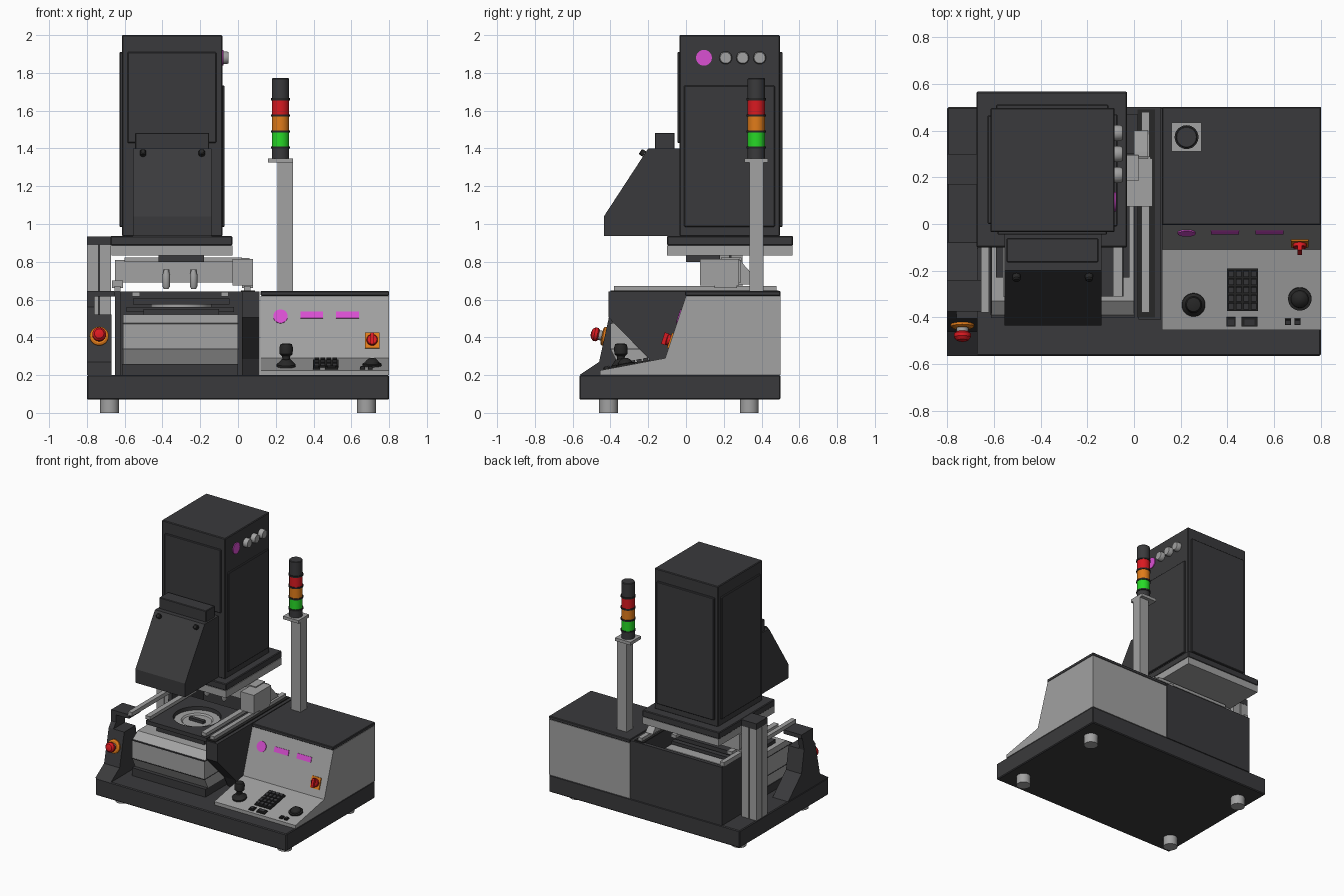
import bpy, bmesh, math
from mathutils import Matrix

if "Cube" in bpy.data.objects:
    bpy.data.objects.remove(bpy.data.objects["Cube"])


def mat(name, r, g, b):
    m = bpy.data.materials.new(name)
    m.diffuse_color = (r, g, b, 1)
    m.use_nodes = True
    m.node_tree.nodes["Principled BSDF"].inputs["Base Color"].default_value = m.diffuse_color
    return m


DARK = mat("dark", .042, .042, .045)
BLACK = mat("black", .02, .02, .02)
GREY = mat("light_grey", .36, .36, .36)
RED = mat("red", .7, .01, .015)
ORANGE = mat("orange", .75, .2, .01)
GREEN = mat("green", .02, .7, .02)
PINK = mat("magenta", .7, .08, .65)


def make(name, bm, m, smooth=False):
    bmesh.ops.recalc_face_normals(bm, faces=bm.faces)
    me = bpy.data.meshes.new(name)
    bm.to_mesh(me)
    bm.free()
    ob = bpy.data.objects.new(name, me)
    bpy.context.collection.objects.link(ob)
    me.materials.append(m)
    if smooth:
        bpy.ops.object.select_all(action='DESELECT')
        ob.select_set(True)
        bpy.context.view_layer.objects.active = ob
        bpy.ops.object.shade_smooth_by_angle()
    return ob


def box(name, x, y, z, m, tilt=0, at=(0, 0, 0), bevel=0):
    """Box from (min, max) ranges, optionally tilted about x and moved."""
    bm = bmesh.new()
    bmesh.ops.create_cube(bm, size=1)
    for v in bm.verts:
        for i, r in enumerate((x, y, z)):
            v.co[i] = r[0] + (v.co[i] + .5) * (r[1] - r[0])
    if bevel:
        bmesh.ops.bevel(bm, geom=bm.edges[:], offset=bevel, segments=1, affect='EDGES')
    bmesh.ops.transform(bm, matrix=Matrix.Translation(at) @ Matrix.Rotation(tilt, 4, 'X'), verts=bm.verts)
    return make(name, bm, m)


def prism(name, x, pts, m):
    """Profile of (y, z) points extruded along x."""
    bm = bmesh.new()
    f = bm.faces.new([bm.verts.new((x[0], y, z)) for y, z in pts])
    ext = bmesh.ops.extrude_face_region(bm, geom=[f])
    bmesh.ops.translate(bm, vec=(x[1] - x[0], 0, 0),
                        verts=[g for g in ext['geom'] if isinstance(g, bmesh.types.BMVert)])
    return make(name, bm, m)


def turned(name, at, prof, m, tilt=0, axis='X', n=32):
    """Lathe a list of (radius, height) rings about local z."""
    bm = bmesh.new()
    rings = [[bm.verts.new((r * math.cos(2 * math.pi * i / n), r * math.sin(2 * math.pi * i / n), h))
              for i in range(n)] for r, h in prof]
    for a, b in zip(rings, rings[1:]):
        for i in range(n):
            bm.faces.new((a[i], a[(i + 1) % n], b[(i + 1) % n], b[i]))
    bm.faces.new(rings[0])
    bm.faces.new(rings[-1])
    bmesh.ops.transform(bm, matrix=Matrix.Translation(at) @ Matrix.Rotation(tilt, 4, axis), verts=bm.verts)
    return make(name, bm, m, True)


# base and feet
box("base", (-.8, .8), (-.565, .5), (.07, .2), DARK, bevel=.006)
for x in (-.68, .68):
    for y in (-.41, .335):
        turned("foot", (x, y, 0), [(.05, 0), (.05, .075)], GREY)

# control console
prism("console", (.12, .8), [(.5, .2), (.5, .62), (0, .62), (-.11, .29), (-.455, .225), (-.455, .2)], GREY)
box("console_lid", (.12, .8), (-.005, .5), (.62, .645), DARK, bevel=.004)

# upright console face fittings
T1 = math.atan2(.33, .11)


def on_face(x, z):
    return (x, -.11 + (z - .29) / 3, z)


turned("round_badge", on_face(.225, .51), [(.038, 0), (.038, .006)], PINK, T1)
for x in (.39, .58):
    box("badge_plate", (-.06, .06), (-.019, .019), (0, .005), PINK, T1, on_face(x, .518))
p = on_face(.71, .382)
box("switch_plate", (-.038, .038), (-.042, .042), (0, .008), ORANGE, T1, p)
turned("switch_knob", p, [(.029, .008), (.029, .022), (.025, .025)], RED, T1)
box("switch_handle", (-.009, .009), (-.032, .032), (.02, .045), RED, T1, p)

# sloping control panel fittings
T2 = math.atan2(.065, .345)


def on_panel(x, y):
    return (x, y, .29 + (y + .11) * .188)


p = on_panel(.255, -.345)
turned("joystick_boot", p, [(.05, 0), (.05, .012), (.04, .02), (.022, .04)], BLACK, T2)
turned("joystick_grip", p, [(.018, .03), (.022, .055), (.034, .065), (.036, .1), (.03, .118), (.015, .122)], BLACK)
p = on_panel(.465, -.28)
box("keypad", (-.067, .067), (-.092, .092), (0, .008), BLACK, T2, p)
for i in range(4):
    for j in range(5):
        x, y = -.048 + i * .032, -.07 + j * .035
        box("key", (x - .012, x + .012), (y - .013, y + .013), (.006, .02), DARK, T2, p)
for x, w in ((.415, .019), (.495, .034), (.66, .013), (.7, .013)):
    h = .02 if w > .015 else .014
    box("push_button", (-w, w), (-h, h), (0, .01), BLACK, T2, on_panel(x, -.418))
    box("push_button_cap", (-w * .65, w * .65), (-h * .6, h * .6), (.008, .016), DARK, T2, on_panel(x, -.418))
turned("trackball", on_panel(.71, -.32), [(.05, 0), (.05, .01), (.038, .012), (.034, .024), (.02, .036), (.004, .04)],
       BLACK, T2)

# signal lamp on its post
box("lamp_post", (.21, .29), (.335, .41), (.645, 1.325), GREY)
box("lamp_bracket", (.16, .29), (.31, .435), (1.325, 1.348), GREY)
for name, a, b, m in (("lamp_socket", 1.348, 1.405, DARK), ("lamp_green", 1.405, 1.49, GREEN),
                      ("lamp_orange", 1.49, 1.575, ORANGE), ("lamp_red", 1.575, 1.66, RED),
                      ("lamp_cap", 1.66, 1.772, DARK)):
    turned(name, (.225, .372, 0), [(.046, a), (.046, b - .004), (.042, b)], m)
    if b < 1.7:
        turned("lamp_ring", (.225, .372, 0), [(.051, b - .006), (.051, b + .006)], BLACK)

# machine housing: right wall, back wall, short left wall
prism("right_wall", (.02, .115), [(.5, .2), (.5, .642), (-.41, .642), (-.41, .505), (-.195, .285), (-.15, .2)], DARK)
box("back_wall", (-.65, .02), (.47, .5), (.2, .642), DARK)
prism("left_wall", (-.65, -.62), [(.5, .2), (.5, .642), (.1, .642), (.05, .2)], DARK)

# left arm with emergency stop
prism("left_arm", (-.8, -.67), [(-.565, .2), (-.46, .27), (-.405, .52), (-.27, .52), (-.24, .35), (-.08, .2)], DARK)
prism("left_arm_upper", (-.8, -.76), [(-.405, .52), (-.375, .56), (-.375, .62), (-.25, .62), (-.27, .52)], DARK)
box("left_arm_top", (-.8, -.65), (-.375, -.24), (.615, .645), DARK)
e = (-.735, -.428, .405)
turned("stop_ring", e, [(.05, 0), (.05, .012), (.04, .018)], ORANGE, 1.36)
turned("stop_stem", e, [(.026, .01), (.026, .05)], GREY, 1.36)
turned("stop_button", e, [(.028, .035), (.036, .042), (.036, .058), (.025, .072), (.008, .077)], RED, 1.36)

# support column made of extrusions
for x in (-.8, -.733):
    for y in (.17, .237):
        box("column", (x, x + .061), (y, y + .061), (.2, .89), GREY)
box("column_core", (-.785, -.685), (.185, .285), (.2, .888), DARK)
box("column_cap", (-.8, -.66), (.17, .3), (.888, .935), DARK)

# stage body and table
box("stage_plinth", (-.615, 0), (-.39, .3), (.2, .26), DARK)
prism("stage_body", (-.61, 0), [(-.36, .26), (-.4, .34), (-.4, .47), (-.33, .52), (.25, .52), (.3, .47), (.3, .26)], GREY)
for z in (.335, .472):
    box("stage_seam", (-.612, .002), (-.403, .302), (z, z + .005), DARK)
box("stage_riser", (-.5, -.1), (-.26, .14), (.52, .55), DARK)
box("stage_lower_plate", (-.59, -.02), (-.23, .2), (.535, .56), DARK)
table = box("stage_table", (-.555, -.045), (-.31, .19), (.575, .605), DARK)
cut = turned("hole_cutter", (-.3, -.06, 0), [(.165, .5), (.165, .7)], DARK, n=48)
cut.hide_render = True
mod = table.modifiers.new("hole", 'BOOLEAN')
mod.object = cut
bpy.context.view_layer.objects.active = table
bpy.ops.object.modifier_apply(modifier="hole")
bpy.data.objects.remove(cut)
turned("stage_disc", (-.3, -.06, 0), [(.16, .555), (.16, .58), (.11, .58), (.1, .57)], GREY, n=48)
box("stage_clip", (-.36, -.24), (-.075, -.045), (.57, .59), DARK)

# rails and travelling beam
for x in (-.655, .033):
    box("rail", (x, x + .034), (-.38, .48), (.642, .672), GREY)
    box("rail_carriage", (x - .012, x + .046), (.15, .27), (.66, .7), GREY)
box("rail_bed", (.015, .09), (-.4, .49), (.64, .648), BLACK)
for x in (-.54, -.07):
    box("stage_side_bar", (x - .02, x + .02), (-.31, .25), (.615, .64), GREY)
box("beam", (-.65, .07), (.2, .29), (.69, .81), GREY)
box("beam_top", (-.6, .02), (.185, .295), (.8, .822), GREY)
box("beam_end", (-.03, .08), (.075, .28), (.675, .815), GREY)
prism("beam_gusset", (.0, .06), [(.28, .68), (.28, .82), (.31, .78), (.4, .68)], GREY)
for x in (-.38, -.235):
    box("sensor_bracket", (x - .018, x + .018), (.17, .2), (.71, .76), GREY)
    turned("sensor", (x, .17, 0), [(.012, .655), (.02, .67), (.02, .73), (.01, .76)], GREY, n=16)

# head flange and tower
box("head_base", (-.67, -.03), (-.1, .565), (.832, .886), GREY)
box("head_flange", (-.675, -.03), (-.1, .567), (.886, .937), DARK, bevel=.005)
box("head_lens_mount", (-.42, -.18), (.0, .18), (.8, .835), DARK)
box("tower", (-.615, -.083), (-.035, .497), (.935, 2), DARK, bevel=.005)
box("tower_left_panel", (-.627, -.61), (0, .465), (.985, 1.91), DARK, bevel=.004)
box("tower_right_panel", (-.09, -.071), (-.01, .47), (.985, 1.733), DARK, bevel=.004)
box("tower_back_panel", (-.59, -.11), (.49, .512), (.985, 1.91), DARK, bevel=.004)
box("tower_front_panel", (-.585, -.115), (-.046, -.03), (1.43, 1.91), DARK, bevel=.004)
turned("tower_badge", (-.085, .095, 1.88), [(.042, 0), (.042, .008)], PINK, math.pi / 2, 'Y')
for y in (.21, .3, .39):
    turned("tower_knob", (-.085, y, 1.88), [(.034, 0), (.034, .025), (.029, .036)], GREY, math.pi / 2, 'Y')

# sloping front hood
prism("hood", (-.555, -.14), [(-.03, .937), (-.435, .937), (-.435, 1.04), (-.2, 1.4), (-.03, 1.4)], DARK)
box("hood_cap", (-.545, -.153), (-.165, -.06), (1.395, 1.483), DARK, bevel=.004)
for x in (-.503, -.192):
    turned("hood_screw", (x, -.22, 1.37), [(.017, 0), (.017, .02), (.012, .026)], BLACK, .99, n=20)
